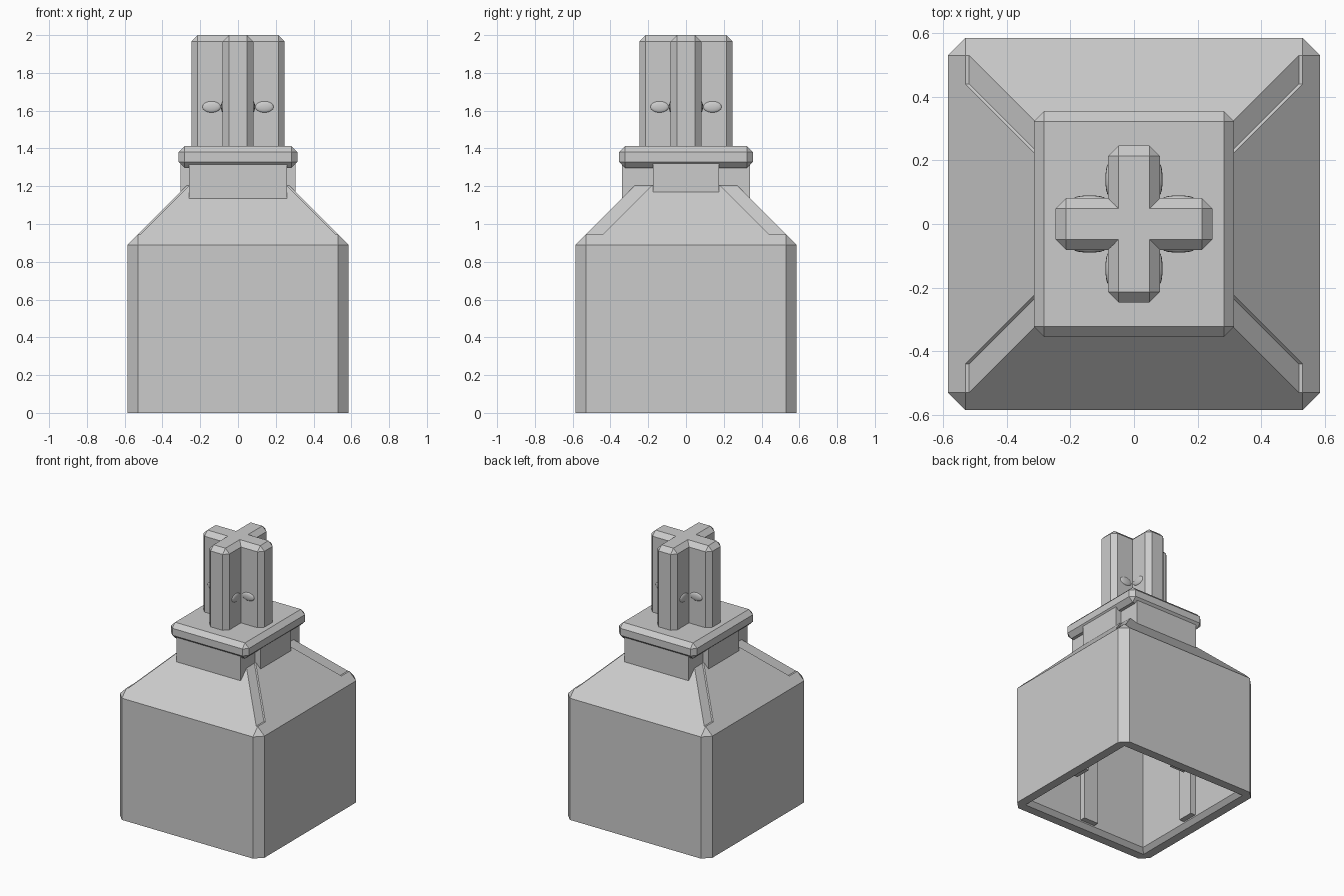
import bpy, bmesh
from mathutils import Vector

if "Cube" in bpy.data.objects:
    bpy.data.objects.remove(bpy.data.objects["Cube"])

GREY = (0.6, 0.6, 0.6, 1)
grey = bpy.data.materials.new("light grey plastic")
grey.use_nodes = True
grey.diffuse_color = GREY
grey.node_tree.nodes["Principled BSDF"].inputs["Base Color"].default_value = GREY


def finish(name, bm):
    bmesh.ops.recalc_face_normals(bm, faces=bm.faces)
    mesh = bpy.data.meshes.new(name)
    bm.to_mesh(mesh)
    bm.free()
    mesh.materials.append(grey)
    obj = bpy.data.objects.new(name, mesh)
    bpy.context.collection.objects.link(obj)
    return obj


def box(bm, lo, hi):
    lo, hi = Vector(lo), Vector(hi)
    verts = bmesh.ops.create_cube(bm, size=1)["verts"]
    for v in verts:
        v.co = (lo + hi) / 2 + v.co * (hi - lo)
    return verts


def loft(name, rings):
    """Closed solid through square rings given as (half width, corner cut, z)."""
    bm = bmesh.new()
    rows = []
    for h, c, z in rings:
        k = h - c
        plan = [(h, -k), (h, k), (k, h), (-k, h), (-h, k), (-h, -k), (-k, -h), (k, -h)]
        rows.append([bm.verts.new((x, y, z)) for x, y in plan])
    for a, b in zip(rows, rows[1:]):
        for i in range(8):
            j = (i + 1) % 8
            bm.faces.new((a[i], a[j], b[j], b[i]))
    bm.faces.new(rows[0])
    bm.faces.new(rows[-1])
    bmesh.ops.remove_doubles(bm, verts=bm.verts, dist=1e-4)
    return finish(name, bm)


def cut(obj, cutter):
    cutter.hide_render = True
    mod = obj.modifiers.new("cut", "BOOLEAN")
    mod.operation, mod.solver, mod.object = "DIFFERENCE", "EXACT", cutter
    bpy.context.view_layer.objects.active = obj
    bpy.ops.object.modifier_apply(modifier=mod.name)
    bpy.data.objects.remove(cutter)


# Hollow body with sloped shoulders
body = loft("body", [(0.585, 0.055, 0), (0.585, 0.055, 0.89), (0.53, 0, 0.945), (0.27, 0, 1.205)])
cut(body, loft("cavity", [(0.55, 0, -0.03), (0.49, 0, 0.03), (0.49, 0, 0.85), (0.25, 0, 1.09)]))

# Shallow recesses along the shoulder ridges
bm = bmesh.new()
for sx in (-1, 1):
    for sy in (-1, 1):
        sheets = []
        for shift in (-0.012, 0.1):
            sheets.append([bm.verts.new((sx * (x + shift), sy * y, z)) for x, y, z in (
                (0.53, 0.44, 0.945), (0.53, 0.6, 0.945), (0.26, 0.34, 1.215), (0.26, 0.17, 1.215))])
        a, b = sheets
        bm.faces.new(a)
        bm.faces.new(b)
        for i in range(4):
            j = (i + 1) % 4
            bm.faces.new((a[i], a[j], b[j], b[i]))
cut(body, finish("recess_cutter", bm))

# Upright ribs inside the cavity
bm = bmesh.new()
for s in (-1, 1):
    a, b = sorted((s * 0.45, s * 0.5))
    box(bm, (a, -0.06, 0.04), (b, 0.06, 0.84))
    box(bm, (-0.06, a, 0.04), (0.06, b, 0.84))
finish("inner_ribs", bm)

# Cross-shaped neck
bm = bmesh.new()
box(bm, (-0.26, -0.34, 1.11), (0.26, 0.34, 1.32))
finish("neck_front_back", bm)
bm = bmesh.new()
box(bm, (-0.305, -0.175, 1.11), (0.305, 0.175, 1.32))
finish("neck_sides", bm)

# Chamfered collar
bm = bmesh.new()
box(bm, (-0.315, -0.355, 1.297), (0.315, 0.355, 1.412))
bmesh.ops.bevel(bm, geom=bm.edges[:], offset=0.032, segments=1, affect="EDGES")
finish("collar", bm)

# Cross-shaped stem with chamfered outer edges
bm = bmesh.new()
L, W = 0.247, 0.081
plan = [(W, W), (W, L), (-W, L), (-W, W), (-L, W), (-L, -W),
        (-W, -W), (-W, -L), (W, -L), (W, -W), (L, -W), (L, W)]
base = bm.faces.new([bm.verts.new((x, y, 1.4)) for x, y in plan])
top = bmesh.ops.extrude_face_region(bm, geom=[base])["geom"]
for v in top:
    if isinstance(v, bmesh.types.BMVert):
        v.co.z = 2
bmesh.ops.recalc_face_normals(bm, faces=bm.faces)
edges = [e for e in bm.edges if max(v.co.z for v in e.verts) > 1.9
         and max(max(abs(v.co.x), abs(v.co.y)) for v in e.verts) > 0.2]
bmesh.ops.bevel(bm, geom=edges, offset=0.033, segments=1, affect="EDGES")
finish("stem", bm)

# Small grip bumps on the stem arms
bm = bmesh.new()
for sx in (-1, 1):
    for sy in (-1, 1):
        for px, py, size in ((0.14, 0.08, (0.05, 0.01, 0.03)), (0.08, 0.14, (0.01, 0.05, 0.03))):
            ball = bmesh.ops.create_uvsphere(bm, u_segments=16, v_segments=8, radius=1)["verts"]
            for v in ball:
                v.co = Vector((sx * px, sy * py, 1.62)) + v.co * Vector(size)
bumps = finish("grip_bumps", bm)
for p in bumps.data.polygons:
    p.use_smooth = True
